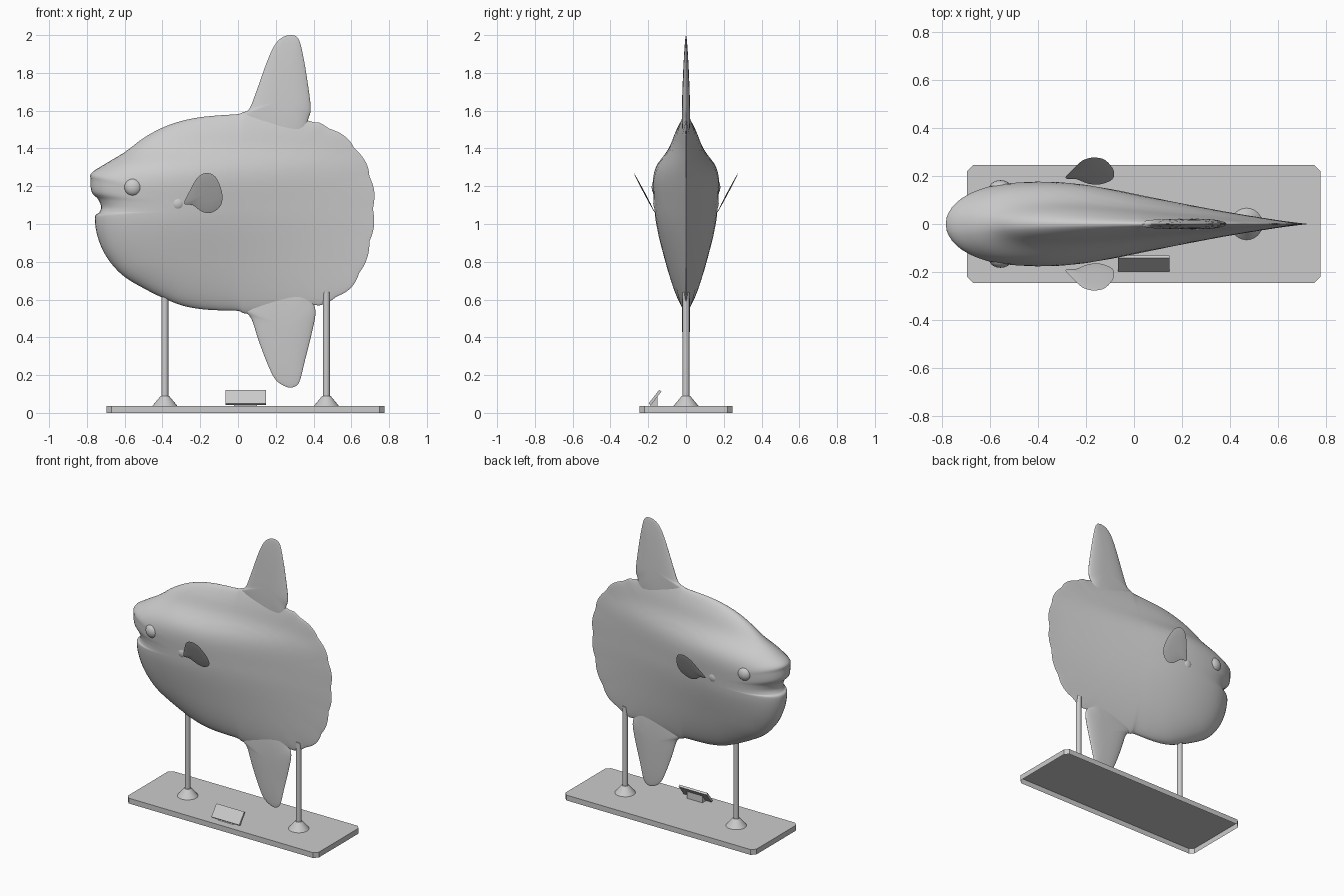
import bpy, bmesh, math
from mathutils import Vector

if "Cube" in bpy.data.objects:
    bpy.data.objects.remove(bpy.data.objects["Cube"])

grey = bpy.data.materials.new("plain grey")
grey.diffuse_color = (0.6, 0.6, 0.6, 1)
grey.use_nodes = True
grey.node_tree.nodes["Principled BSDF"].inputs["Base Color"].default_value = grey.diffuse_color


def finish(name, bm, angle=40):
    bmesh.ops.recalc_face_normals(bm, faces=bm.faces)
    me = bpy.data.meshes.new(name)
    bm.to_mesh(me)
    bm.free()
    ob = bpy.data.objects.new(name, me)
    bpy.context.collection.objects.link(ob)
    me.materials.append(grey)
    if angle:
        bpy.ops.object.select_all(action='DESELECT')
        bpy.context.view_layer.objects.active = ob
        ob.select_set(True)
        bpy.ops.object.shade_smooth_by_angle(angle=math.radians(angle))
    return ob


def spline(pts, steps):
    """Closed Catmull-Rom loop through 2D points."""
    out, n = [], len(pts)
    for i in range(n):
        a, b, c, d = [Vector(pts[(i + k) % n]) for k in (-1, 0, 1, 2)]
        for s in range(steps):
            t = s / steps
            out.append(0.5 * (2 * b + (c - a) * t + (2 * a - 5 * b + 4 * c - d) * t * t
                              + (3 * b - a - 3 * c + d) * t ** 3))
    return out


def curve(pairs, v):
    """Smooth interpolation of a table of (position, value) pairs."""
    if v <= pairs[0][0]:
        return pairs[0][1]
    n = len(pairs)
    for i in range(n - 1):
        (x0, y0), (x1, y1) = pairs[i], pairs[i + 1]
        if v <= x1:
            xa, ya = pairs[max(i - 1, 0)]
            xb, yb = pairs[min(i + 2, n - 1)]
            h = x1 - x0
            t = (v - x0) / h
            m0, m1 = (y1 - ya) / (x1 - xa) * h, (yb - y0) / (xb - x0) * h
            return ((2 * t**3 - 3 * t**2 + 1) * y0 + (t**3 - 2 * t**2 + t) * m0
                    + (3 * t**2 - 2 * t**3) * y1 + (t**3 - t**2) * m1)
    return pairs[-1][1]


def pillow(name, outline, centre, half, radii, power, middle=lambda x, z: 0.0):
    """Outline in the xz plane, swelling to a half thickness on both sides."""
    bm = bmesh.new()
    c = Vector(centre)

    def vert(p, r, side):
        h = half(p.x, p.y) * math.sqrt(max(0, 1 - r ** power))
        return bm.verts.new((p.x, middle(p.x, p.y) + side * h, p.y))

    rim = [vert(p, 1, 0) for p in outline]
    n = len(outline)
    for side in (-1, 1):
        rings = [[vert(c.lerp(p, r), r, side) for p in outline] for r in radii] + [rim]
        hub = vert(c, 0, side)
        for i in range(n):
            j = (i + 1) % n
            bm.faces.new((hub, rings[0][i], rings[0][j]))
            for a, b in zip(rings, rings[1:]):
                bm.faces.new((a[i], b[i], b[j], a[j]))
    return finish(name, bm, 50)


# Body: outline with mouth notch and scalloped tail edge
body_pts = [(-.775, 1.27), (-.78, 1.23), (-.775, 1.17), (-.74, 1.13), (-.725, 1.09), (-.735, 1.06),
            (-.757, 1.04), (-.75, .96), (-.72, .87), (-.67, .79), (-.6, .72), (-.5, .66), (-.4, .61),
            (-.3, .57), (-.2, .55), (-.1, .543), (0, .54), (.05, .525), (.2, .54), (.38, .565),
            (.5, .605), (.58, .66), (.64, .74), (.675, .83), (.70, .93), (.713, 1.05), (.71, 1.17),
            (.69, 1.27), (.65, 1.35), (.59, 1.43), (.5, 1.495), (.38, 1.545), (.2, 1.58), (.05, 1.595),
            (0, 1.582), (-.1, 1.575), (-.2, 1.565), (-.3, 1.545), (-.4, 1.51), (-.5, 1.455),
            (-.6, 1.38), (-.7, 1.32)]
body_centre = Vector((0, 1.08))
outline = []
for p in spline(body_pts, 6):
    d = p - body_centre
    if p.x > .42:
        d *= 1 + .016 * abs(math.sin(math.atan2(d.y, d.x) * 13))
    outline.append(body_centre + d)
width = [(-.78, .14), (-.68, .155), (-.58, .168), (-.4, .176), (-.25, .168), (-.1, .145), (.05, .115),
         (.2, .085), (.4, .048), (.6, .018), (.72, .004)]
height = [(.5, .22), (.6, .36), (.8, .64), (1, .9), (1.12, .97), (1.24, 1), (1.31, .9), (1.4, .56),
          (1.5, .38), (1.6, .2)]


def body_half(x, z):
    # the fullest height moves into a crest above the eyes
    return curve(width, x) * curve(height, z)


pillow("body", outline, body_centre, body_half,
       [.08, .18, .28, .38, .48, .57, .65, .72, .78, .83, .87, .91, .94, .965, .985, .995], 8)

# Dorsal and ventral fins
fin_radii = [.2, .4, .6, .75, .87, .95, .985]
dorsal = [(.01, 1.56), (.06, 1.61), (.1, 1.71), (.15, 1.85), (.19, 1.94), (.23, 1.985), (.28, 2), (.32, 1.98),
          (.345, 1.89), (.37, 1.74), (.385, 1.61), (.37, 1.55), (.34, 1.44), (.2, 1.36), (.08, 1.44)]
pillow("dorsal_fin", spline(dorsal, 5), (.24, 1.66),
       lambda x, z: curve([(1.35, .024), (1.6, .022), (1.8, .016), (2, .009)], z)
       * min(1, 1.25 - abs(x - .2) * 2), fin_radii, 3)
ventral = [(.02, .565), (.07, .5), (.11, .38), (.16, .25), (.2, .175), (.25, .14), (.29, .135), (.325, .165),
           (.355, .28), (.39, .42), (.41, .53), (.39, .6), (.34, .68), (.2, .74), (.08, .67)]
pillow("ventral_fin", spline(ventral, 5), (.24, .46),
       lambda x, z: curve([(.13, .009), (.3, .015), (.5, .022), (.75, .024)], z)
       * min(1, 1.25 - abs(x - .2) * 2), fin_radii, 3)

# Paired side fins, eyes and gill bumps
leaf = [(-.285, 1.11), (-.25, 1.185), (-.215, 1.245), (-.17, 1.27), (-.12, 1.25), (-.085, 1.17), (-.09, 1.10),
        (-.14, 1.06), (-.19, 1.065), (-.24, 1.1)]
for side, label in ((-1, "left"), (1, "right")):
    pillow("side_fin_" + label, spline(leaf, 4), (-.17, 1.16), lambda x, z: .004, [.5, .9], 2,
           lambda x, z: side * (.165 + .53 * (z - 1.06)))
    for part, x, z, r, sink in (("eye", -.555, 1.195, .048, .012), ("gill", -.32, 1.11, .045, .022)):
        bm = bmesh.new()
        bmesh.ops.create_uvsphere(bm, u_segments=20, v_segments=12, radius=r)
        y = body_half(x, z) - sink - (.012 if part == "eye" else .006)
        bmesh.ops.scale(bm, vec=(1, .75, 1), verts=bm.verts)
        bmesh.ops.translate(bm, vec=(x, side * y, z), verts=bm.verts)
        finish(f"{part}_{label}", bm)

# Base plate: chamfered corners, open underneath
bm = bmesh.new()
x0, x1, y0, k = -.695, .775, .245, .026
corners = [(x0 + k, -y0), (x1 - k, -y0), (x1, -y0 + k), (x1, y0 - k), (x1 - k, y0), (x0 + k, y0),
           (x0, y0 - k), (x0, -y0 + k)]
low = [bm.verts.new((x, y, 0)) for x, y in corners]
top = [bm.verts.new((x, y, .037)) for x, y in corners]
bm.faces.new(top)
for i in range(8):
    j = (i + 1) % 8
    bm.faces.new((low[i], low[j], top[j], top[i]))
finish("base_plate", bm, 0)

# Two support poles with conical feet
for label, x, z_top in (("front", -.387, .63), ("rear", .468, .64)):
    for part, r1, r2, z0, z1 in (("pole", .018, .018, .037, z_top), ("foot", .066, .022, .037, .09)):
        bm = bmesh.new()
        bmesh.ops.create_cone(bm, cap_ends=True, segments=24, radius1=r1, radius2=r2, depth=z1 - z0)
        bmesh.ops.translate(bm, vec=(x, 0, (z0 + z1) / 2), verts=bm.verts)
        finish(f"{label}_{part}", bm)


# Tilted sign panel and its bracket, extruded along x
def prism(name, profile, xa, xb):
    bm = bmesh.new()
    a = [bm.verts.new((xa, y, z)) for y, z in profile]
    b = [bm.verts.new((xb, y, z)) for y, z in profile]
    bm.faces.new(a)
    bm.faces.new(b)
    for i in range(len(a)):
        j = (i + 1) % len(a)
        bm.faces.new((a[i], a[j], b[j], b[i]))
    finish(name, bm, 0)


prism("sign_panel", [(-.198, .05), (-.186, .041), (-.13, .113), (-.142, .122)], -.067, .148)
prism("sign_bracket", [(-.19, .037), (-.152, .037), (-.152, .085), (-.187, .041)], -.02, .1)
